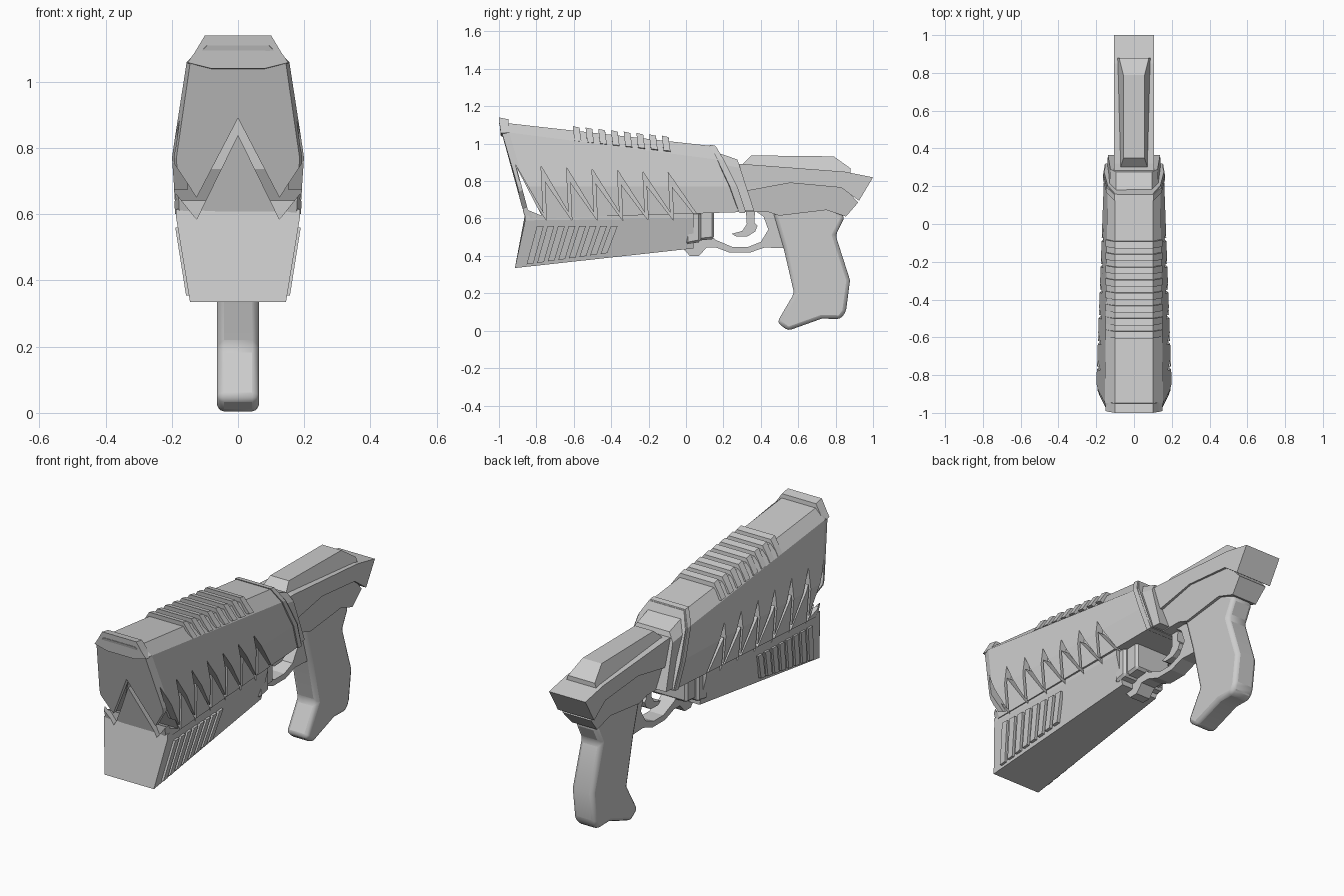
import bpy, bmesh

if "Cube" in bpy.data.objects:
    bpy.data.objects.remove(bpy.data.objects["Cube"])


def finish(name, bm):
    bmesh.ops.recalc_face_normals(bm, faces=bm.faces)
    me = bpy.data.meshes.new(name)
    bm.to_mesh(me)
    bm.free()
    ob = bpy.data.objects.new(name, me)
    bpy.context.collection.objects.link(ob)
    return ob


def loft(name, rings):
    """Skin closed rings of equal length and cap both ends."""
    bm = bmesh.new()
    vs = [[bm.verts.new(p) for p in r] for r in rings]
    n = len(vs[0])
    for a, b in zip(vs, vs[1:]):
        for i in range(n):
            j = (i + 1) % n
            bm.faces.new((a[i], a[j], b[j], b[i]))
    bm.faces.new(vs[0])
    bm.faces.new(vs[-1])
    return finish(name, bm)


def sym_loft(name, halves):
    """Loft from right-half sections, mirrored in x."""
    return loft(name, [h + [(-x, y, z) for x, y, z in reversed(h)] for h in halves])


def slab(name, pts, xb, xa=None):
    """Side (y, z) profile extruded in x; limits are numbers or functions of y, z."""
    fb = xb if callable(xb) else (lambda y, z: xb)
    fa = xa or (lambda y, z: -fb(y, z))
    return loft(name, [[(f(y, z), y, z) for y, z in pts] for f in (fa, fb)])


def bevel(ob, width, segments=1):
    m = ob.modifiers.new("bevel", 'BEVEL')
    m.width, m.segments, m.limit_method = width, segments, 'ANGLE'


# Upper housing: flared wedge with a slanted nose
nose = [(.10, -1.0, 1.11), (.155, -.985, 1.06), (.20, -.90, .77), (.19, -.86, .60)]
upper = sym_loft("upper_housing", [
    [(x * .93, y, z) for x, y, z in nose],
    [(x, y + .04, z) for x, y, z in nose],
    [(.10, .16, .985), (.14, .205, .91), (.158, .275, .77), (.15, .32, .635)]])

# Lower housing
lower = sym_loft("lower_housing", [
    [(.187, -.862, .615), (.187, -.86, .59), (.145, -.915, .335)],
    [(.148, .04, .64), (.148, .04, .60), (.108, .04, .44)]])

# Saw-tooth gap along both sides
roof, floor = [], []
for i in range(-1, 6):
    p = -.775 + .136 * i
    roof += [(p, .88 - .007 * i), (p + .148, .63)]
    floor += [(p + .02, .80 - .006 * i), (p + .165, .59)]
band = roof + floor[::-1]
depth = lambda y, z: .155 - .035 * (y + .86)
cutters = [
    slab("tooth_cutter_right", band, .3, depth),
    slab("tooth_cutter_left", band, lambda y, z: -depth(y, z), lambda y, z: -.3)]

# Fang-shaped gap in the nose and the see-through slit behind it
fang = [(-.23, .81), (-.125, .65), (0, .89), (.125, .65), (.23, .81),
        (.23, .715), (.125, .585), (0, .84), (-.125, .585), (-.23, .715)]
cutters.append(loft("nose_cutter", [[(x, y, z) for x, z in fang] for y in (-1.1, -.835)]))
cutters.append(slab("slit_cutter", [(-.905, .872), (-.772, .615), (-.845, .645)], .32))
for c in cutters:
    c.hide_render = True
    c.hide_set(True)
    for body in (upper, lower):
        m = body.modifiers.new("gap", 'BOOLEAN')
        m.operation, m.solver, m.object = 'DIFFERENCE', 'EXACT', c


# Ribs and nose lip across the top
def rib(name, y, length, h, w=.13):
    rings = []
    for yy, hh in ((y, h), (y + length, h - .004)):
        t = 1.11 - .107 * (yy + 1)
        rings.append([(.1, yy, t + hh), (w, yy + .005, t - .02), (w + .022, yy + .01, t - .052),
                      (.08, yy + .01, t - .07)])
    sym_loft(name, rings)


rib("nose_lip", -1.0, .05, .03)
for i in range(8):
    rib(f"top_rib_{i + 1}", -.605 + .068 * i, .036, .026)

# Slanted raised slats low on both sides
side = lambda y, z: .199 - .17 * (.6 - z) - .044 * (y + .86)
for i in range(8):
    y, zb = -.852 + .0565 * i, .355 + .008 * i
    top = y + .055
    slab(f"side_slat_{i + 1}", [(y, zb), (y + .036, zb + .004), (top + .036, .56), (top, .56)], side)

# Raised strap near the rear of the upper housing and the collar behind it
sym_loft("rear_strap", [
    [(.104, .125, .994), (.146, .165, .92), (.164, .235, .77), (.156, .285, .63)],
    [(.104, .155, .990), (.145, .195, .915), (.163, .265, .77), (.155, .315, .63)]])
sym_loft("rear_collar", [
    [(.095, .16, .955), (.13, .19, .89), (.145, .28, .64)],
    [(.095, .275, .915), (.125, .29, .87), (.138, .365, .64)]])

# Stepped end of the lower housing
bevel(slab("lower_step_large", [(.0, .46), (.08, .475), (.08, .635), (.0, .635)], .128), .012)
bevel(slab("lower_step_small", [(.05, .48), (.15, .49), (.15, .645), (.05, .645)], .108), .012)

# Receiver: top rail, side panel, raised cover
slab("receiver_top", [(.24, .89), (.32, .89), (.85, .85), (1.0, .82), (.925, .695),
                      (.83, .765), (.556, .79), (.34, .75), (.24, .75)], .107)
slab("receiver_panel", [(.27, .77), (.556, .81), (.83, .785), (.92, .685), (.855, .61),
                        (.75, .645), (.5, .615), (.44, .635), (.27, .635)],
     lambda y, z: .098 - .12 * (.8 - z))
slab("receiver_cover", [(.28, .87), (.35, .937), (.79, .932), (.88, .868), (.88, .82), (.28, .82)],
     lambda y, z: .078 - .35 * (z - .87))

# Grip
grip = slab("grip", [(.46, .66), (.47, .62), (.52, .45), (.578, .2), (.487, .045), (.545, 0),
                     (.727, .065), (.825, .062), (.855, .1), (.877, .27), (.80, .51),
                     (.85, .61), (.75, .68)], .063)
bevel(grip, .02, 2)

# Trigger guard and trigger
slab("trigger_guard", [(-.02, .445), (.02, .40), (.07, .40), (.11, .445), (.16, .445), (.235, .417),
                       (.34, .417), (.42, .445), (.54, .44), (.52, .64), (.37, .64), (.415, .61),
                       (.44, .54), (.40, .475), (.33, .447), (.25, .447), (.16, .485), (.13, .51),
                       (0, .51)], .042)
slab("trigger", [(.32, .65), (.37, .65), (.365, .58), (.382, .56), (.37, .53), (.33, .505),
                 (.27, .503), (.245, .518), (.30, .533), (.325, .57)], .024)

# Smooth only the rounded grip
bpy.context.view_layer.objects.active = grip
grip.select_set(True)
bpy.ops.object.shade_smooth_by_angle()
